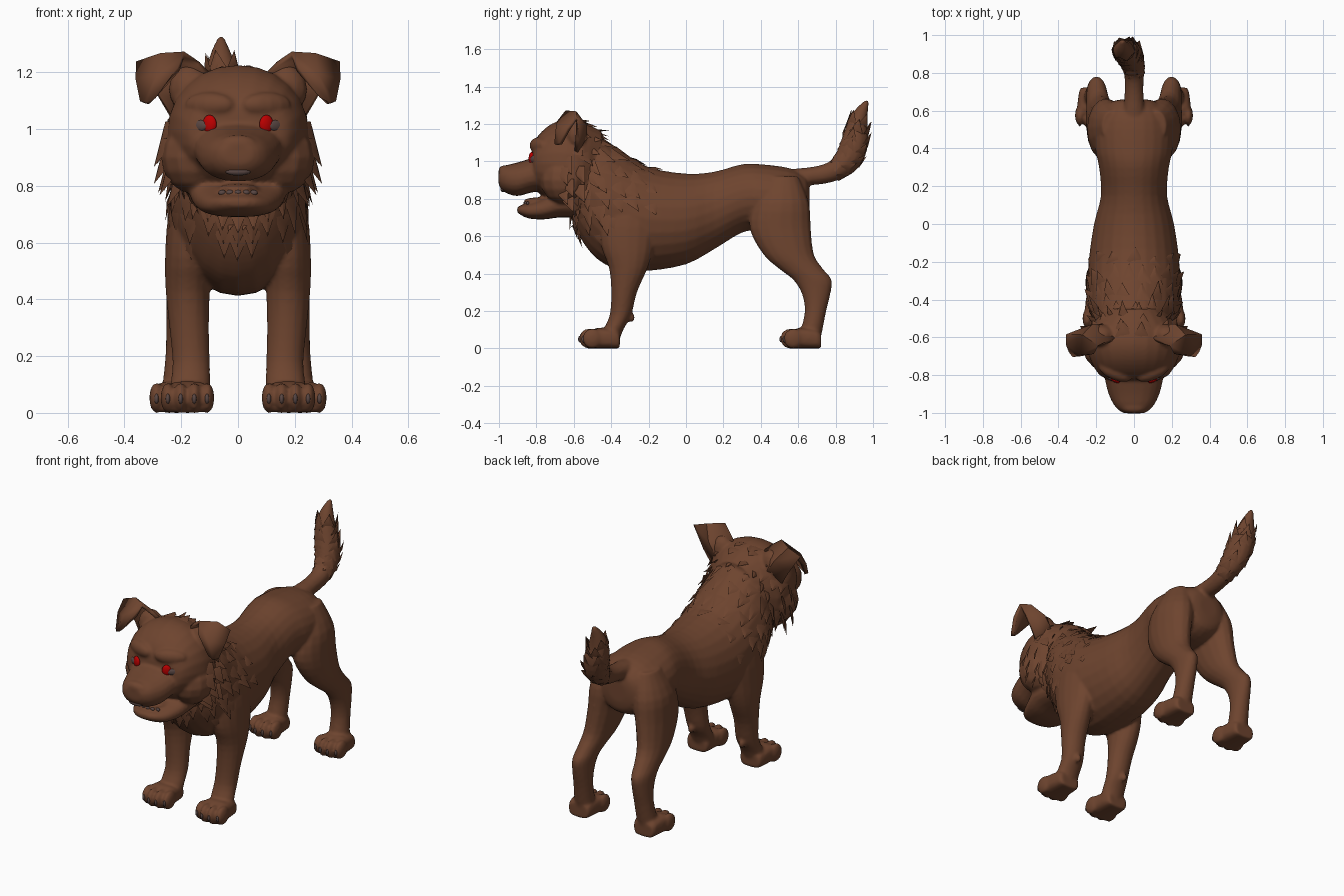
import bpy, bmesh, math, random
from mathutils import Vector
from mathutils.bvhtree import BVHTree

if "Cube" in bpy.data.objects:
    bpy.data.objects.remove(bpy.data.objects["Cube"])

random.seed(4)


def mat(name, c):
    m = bpy.data.materials.new(name)
    m.diffuse_color = (*c, 1)
    m.use_nodes = True
    m.node_tree.nodes["Principled BSDF"].inputs["Base Color"].default_value = m.diffuse_color
    return m


BROWN = mat("brown fur", (0.155, 0.058, 0.028))
RED = mat("red eye", (0.5, 0.0, 0.0))
GREY = mat("dark grey", (0.1, 0.062, 0.056))
fused = []   # brown parts that are blended into one skin


def make(name, verts, faces, material=BROWN, angle=50):
    bm = bmesh.new()
    vs = [bm.verts.new(v) for v in verts]
    for f in faces:
        bm.faces.new([vs[i] for i in f])
    bmesh.ops.recalc_face_normals(bm, faces=bm.faces)
    me = bpy.data.meshes.new(name)
    bm.to_mesh(me)
    bm.free()
    for p in me.polygons:
        p.use_smooth = angle > 0
    if angle:
        me.set_sharp_from_angle(angle=math.radians(angle))
    me.materials.append(material)
    ob = bpy.data.objects.new(name, me)
    bpy.context.collection.objects.link(ob)
    return ob


def smooth_rows(rows, sub):
    # Catmull-Rom interpolation of the cross-section values
    out = []
    for i in range(len(rows) - 1):
        a, b, c, d = rows[max(i - 1, 0)], rows[i], rows[i + 1], rows[min(i + 2, len(rows) - 1)]
        for k in range(sub):
            t = k / sub
            out.append([0.5 * (2 * q + (r - p) * t + (2 * p - 5 * q + 4 * r - s) * t * t
                               + (3 * q - p - 3 * r + s) * t ** 3) for p, q, r, s in zip(a, b, c, d)])
    return out + [list(rows[-1])]


def loft(name, rows, n=20, sub=3, power=1.0):
    # row: centre x, y, z, angle of the section in the yz plane, radius, half width
    verts, faces = [], []
    rows = smooth_rows(rows, sub)
    for x, y, z, ang, r, w in rows:
        a = math.radians(ang)
        for k in range(n):
            t = 2 * math.pi * k / n
            c, s = math.cos(t), math.sin(t)
            c = math.copysign(abs(c) ** power, c) * max(w, 0.002)
            s = math.copysign(abs(s) ** power, s) * max(r, 0.002)
            verts.append(Vector((x + c, y + s * math.cos(a), z + s * math.sin(a))))
    for i in range(len(rows) - 1):
        for k in range(n):
            j = (k + 1) % n
            faces.append((i * n + k, i * n + j, i * n + n + j, i * n + n + k))
    faces += [tuple(range(n)), tuple(range(len(verts) - n, len(verts)))]
    fused.append(make(name, verts, faces))
    return BVHTree.FromPolygons(verts, faces)


def along_y(rows, x=0):   # y, bottom, top, half width
    return [(x, y, (a + b) / 2, 90, (b - a) / 2, w) for y, a, b, w in rows]


def along_z(rows, s):     # z, front, back, centre x, half width
    return [(s * x, (a + b) / 2, z, 0, (b - a) / 2, w) for z, a, b, x, w in rows]


def ball(name, loc, size, material=BROWN, rot=0.0):
    bm = bmesh.new()
    bmesh.ops.create_uvsphere(bm, u_segments=12, v_segments=8, radius=1)
    c, s = math.cos(rot), math.sin(rot)
    verts = []
    for v in bm.verts:
        p = Vector((v.co.x * size[0], v.co.y * size[1], v.co.z * size[2]))
        verts.append(Vector((p.x * c - p.y * s, p.x * s + p.y * c, p.z)) + Vector(loc))
    faces = [[v.index for v in f.verts] for f in bm.faces]
    bm.free()
    ob = make(name, verts, faces, material, 60)
    if material == BROWN:
        fused.append(ob)


# Torso and neck
torso = loft("torso", along_y([
    (0.66, .74, .86, .06), (0.64, .67, .92, .13), (0.55, .63, .965, .2), (0.4, .63, .985, .205),
    (0.3, .62, .985, .185), (0.15, .53, .945, .175), (0, .45, .935, .212), (-0.2, .415, .97, .24),
    (-0.35, .42, 1.06, .24), (-0.45, .46, 1.13, .235), (-0.52, .525, 1.17, .21),
    (-0.575, .61, 1.16, .18), (-0.61, .69, 1.1, .13)]), 24)

# Head, muzzle, jaw
head = loft("head", along_y([
    (-0.45, .8, 1.16, .15), (-0.55, .72, 1.21, .235), (-0.64, .73, 1.225, .25), (-0.72, .78, 1.2, .23),
    (-0.785, .83, 1.145, .195), (-0.815, .86, 1.09, .155), (-0.825, .9, 1.04, .08)]), 24, power=0.95)
muzzle = loft("muzzle", along_y([
    (-0.7, .85, 1.06, .18), (-0.82, .835, 1.02, .155), (-0.9, .815, .995, .135),
    (-0.96, .83, .98, .105), (-0.99, .855, .962, .075), (-1.002, .88, .945, .05)]), power=0.9)
loft("lower_jaw", along_y([
    (-0.58, .7, .86, .16), (-0.68, .7, .855, .17), (-0.76, .69, .805, .15),
    (-0.84, .695, .775, .115), (-0.885, .715, .765, .075), (-0.903, .73, .752, .035)]), power=0.8)
ball("nose", (0, -.974, .945), (.07, .03, .035))
ball("nose_underside", (0, -.978, .85), (.045, .014, .014), GREY)
ball("tongue", (0, -.78, .79), (.075, .09, .018))
for i in range(5):
    x = -.056 + .028 * i
    ball("tooth", (x, -.862 + 5 * x * x, .776), (.013, .008, .01), GREY)

# Eyes, brows, cheeks
for s in (-1, 1):
    def face_y(x, z):
        hits = [b.ray_cast(Vector((s * x, -2, z)), Vector((0, 1, 0)))[0] for b in (head, muzzle)]
        return min(h.y for h in hits if h)
    ball("eye_patch", (s * .135, face_y(.135, 1.012) + .006, 1.012), (.036, .01, .02), GREY, s * .6)
    ball("eye", (s * .1, face_y(.1, 1.017) - .004, 1.017), (.027, .013, .033), RED, s * .4)
    ball("brow", (s * .1, -.785, 1.085), (.095, .042, .045), BROWN, s * .4)
    ball("cheek", (s * .15, -.65, .9), (.122, .13, .13))
    ball("ear_root", (s * .17, -.59, 1.14), (.075, .06, .085))

# Folded ears: rows from base over the fold to the hanging tip
EAR = [[(.08, -.6, 1.17), (.16, -.54, 1.1), (.22, -.59, 1.02)],
       [(.14, -.625, 1.23), (.22, -.54, 1.19), (.28, -.58, 1.12)],
       [(.19, -.645, 1.262), (.27, -.59, 1.258), (.352, -.585, 1.23)],
       [(.21, -.68, 1.21), (.28, -.685, 1.19), (.355, -.63, 1.17)],
       [(.29, -.69, 1.11), (.32, -.695, 1.09), (.338, -.67, 1.095)]]
for s in (-1, 1):
    ear = make("ear", [(s * x, y, z) for row in EAR for x, y, z in row],
               [(3 * r + c, 3 * r + c + 1, 3 * r + c + 4, 3 * r + c + 3) for r in range(4) for c in range(2)])
    m = ear.modifiers.new("thickness", "SOLIDIFY")
    m.thickness = .022
    m.offset = 0

# Legs and paws
for s in (-1, 1):
    loft("front_leg", along_z([
        (.85, -.4, -.22, .15, .05), (.7, -.46, -.16, .17, .075), (.55, -.455, -.17, .175, .082),
        (.43, -.412, -.205, .177, .078), (.3, -.4, -.262, .172, .07), (.18, -.408, -.292, .165, .066),
        (.1, -.44, -.335, .168, .07), (.03, -.45, -.36, .17, .07)], s), 16)
    loft("hind_leg", along_z([
        (.92, .44, .6, .12, .05), (.78, .36, .658, .14, .1), (.64, .34, .668, .158, .092),
        (.5, .415, .685, .177, .078), (.42, .505, .738, .19, .063), (.365, .575, .78, .197, .056),
        (.29, .62, .772, .2, .053), (.2, .635, .75, .203, .053), (.1, .615, .73, .208, .058),
        (.03, .605, .715, .21, .062)], s), 16)
    ball("dewclaw", (s * .17, -.295, .165), (.02, .022, .025))
    for name, x, y in (("front", .178, -.564), ("hind", .218, .512)):
        loft(name + "_paw", along_y([
            (y + .21, .0, .08, .06), (y + .19, 0, .1, .073), (y + .1, 0, .112, .084),
            (y + .06, 0, .095, .085), (y + .035, 0, .07, .08)], s * x), 16, 2, 0.65)
        for i, dx in enumerate((-.069, -.024, .024, .069)):
            d = .018 if i in (0, 3) else 0
            ball(name + "_toe", (s * x + dx, y + .045 + d, .053), (.026, .054, .054))
            ball(name + "_claw", (s * x + dx, y - .001 + d, .05), (.008, .012, .018), GREY)

# Tail curling up
TAIL = [(0, .56, .915, 90, .045, .06), (0, .7, .925, 97, .05, .05), (0, .8, .955, 115, .057, .054),
        (-.015, .87, 1.02, 140, .076, .07), (-.035, .905, 1.11, 163, .073, .075),
        (-.055, .918, 1.2, 165, .054, .058), (-.06, .94, 1.27, 160, .034, .035), (-.06, .97, 1.325, 155, .01, .01)]
loft("tail", TAIL, 14)

# Blend the brown parts into one continuous skin
bm = bmesh.new()
for ob in fused:
    bm.from_mesh(ob.data)
    bpy.data.objects.remove(ob)
me = bpy.data.meshes.new("body")
bm.to_mesh(me)
bm.free()
me.materials.clear()
me.materials.append(BROWN)
body = bpy.data.objects.new("body", me)
bpy.context.collection.objects.link(body)
m = body.modifiers.new("blend", "REMESH")
m.mode = "VOXEL"
m.voxel_size = .009
m.use_smooth_shade = True
m = body.modifiers.new("soften", "SMOOTH")
m.factor = .5
m.iterations = 4

# Fur: flat pointed locks laid on the surfaces
fur_v, fur_f = [], []


def tuft(p, nor, flow, length, width, lift):
    d = flow - nor * flow.dot(nor)
    d = (d.normalized() + nor * lift).normalized()
    side = d.cross(nor).normalized()
    k = len(fur_v)
    b = p - d * length * .1
    fur_v.extend([b - side * width - nor * .004, b + side * width - nor * .004, p - d * length * .35 - nor * .006,
                  p + d * length * .3 + nor * .008, p + d * length])
    fur_f.extend([(k, k + 2, k + 3), (k + 2, k + 1, k + 3), (k, k + 3, k + 4), (k + 3, k + 1, k + 4),
                  (k, k + 4, k + 1), (k, k + 1, k + 2)])


def ring_fur(tree, y, zc, a0, a1, count, length, out=0.06, width=.045):
    for i in range(count):
        a = math.radians(a0 + (a1 - a0) * (i + random.uniform(.3, .7)) / count)
        d = Vector((math.cos(a), 0, math.sin(a)))
        hit, nor, _, _ = tree.ray_cast(Vector((0, y + random.uniform(-.02, .02), zc)), d)
        if hit is None:
            continue
        if nor.dot(d) < 0:
            nor = -nor
        side = 1 - max(0, math.sin(a))
        tuft(hit, nor, Vector((0, .8 - .55 * side, -.25 - .7 * side)),
             length * random.uniform(.75, 1.2), width, random.uniform(out, out + .15))


# mane on neck and shoulders
for y, zc, n, ln in ((-.53, .88, 18, .11), (-.46, .82, 17, .1), (-.38, .8, 14, .09)):
    ring_fur(torso, y, zc, -55, 235, n, ln)
ring_fur(torso, -.3, .75, 5, 175, 10, .085)
ring_fur(torso, -.2, .75, -10, 190, 7, .06, .03)
# ruff around the head
for y, ln in ((-.54, .12), (-.6, .11)):
    ring_fur(head, y, .95, -170, -10, 13, ln, .15)
    ring_fur(head, y, .95, 10, 170, 6, ln * .6)
# cheek locks
for s in (-1, 1):
    for x, y, z in ((.25, -.64, 1.0), (.265, -.66, .94), (.265, -.63, .88), (.245, -.66, .84), (.22, -.63, .8),
                    (.255, -.57, .95), (.25, -.57, .85)):
        tuft(Vector((s * x, y, z)), Vector((s * .9, -.3, -.1)).normalized(), Vector((0, .45, -.8)), .085, .04, .35)
# chest bib hanging below the chin
for row, z in enumerate((.72, .67, .62)):
    for i in range(-3 + row, 4 - row):
        hit, nor, _, _ = torso.ray_cast(Vector((i * .05, -2, z + abs(i) * .02)), Vector((0, 1, 0)))
        if hit:
            nor = nor if nor.y < 0 else -nor
            tuft(hit, nor, Vector((i * .06, 0, -1)), .09 + .01 * (i % 2), .04, .14)
# bushy tail
for x, y, z, ang, r, w in smooth_rows(TAIL[2:6], 2):
    for i in range(5):
        t = 2 * math.pi * (i + random.random() * .6) / 5
        a = math.radians(ang)
        v = Vector((0, math.cos(a), math.sin(a)))
        nor = (Vector((math.cos(t), 0, 0)) + v * math.sin(t)).normalized()
        p = Vector((x, y, z)) + (Vector((math.cos(t) * w, 0, 0)) + v * math.sin(t) * r) * .95
        tuft(p, nor, Vector((-.1, math.sin(a), -math.cos(a))), .07, .036, .08)
make("fur_tufts", fur_v, fur_f, BROWN, 40)
